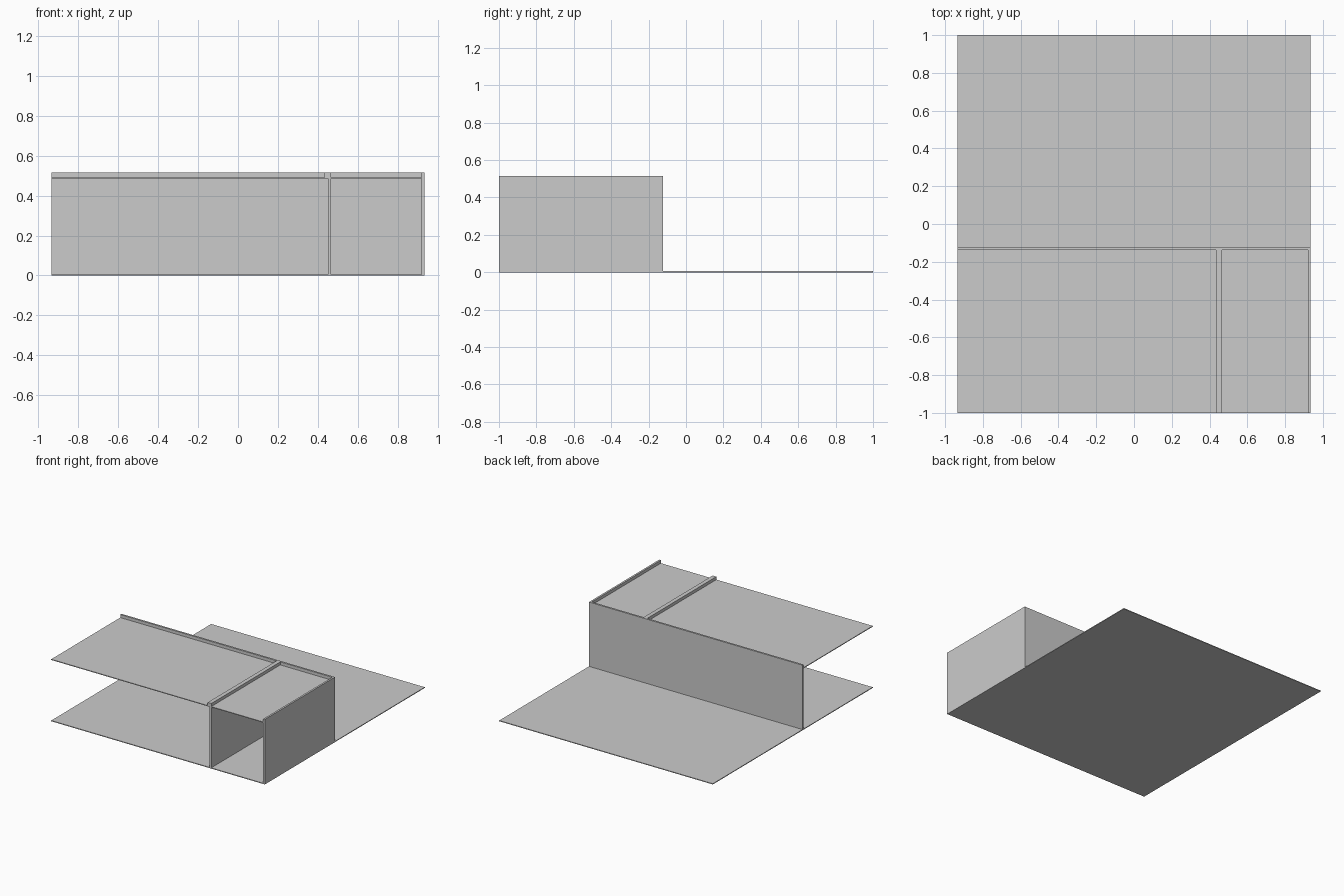
import bpy

cube = bpy.data.objects.get("Cube")
if cube:
    bpy.data.objects.remove(cube, do_unlink=True)

# Single plain grey
grey = bpy.data.materials.new("plain grey")
grey.use_nodes = True
colour = (0.6, 0.6, 0.6, 1)
grey.diffuse_color = colour
grey.node_tree.nodes["Principled BSDF"].inputs["Base Color"].default_value = colour


def slab(name, x, y, z):
    """Box spanning the given (low, high) ranges."""
    spans = (x, y, z)
    bpy.ops.mesh.primitive_cube_add(size=1, location=[(a + b) / 2 for a, b in spans])
    ob = bpy.context.object
    ob.name = name
    ob.scale = [b - a for a, b in spans]
    bpy.ops.object.transform_apply(location=False, rotation=False, scale=True)
    ob.data.materials.append(grey)
    return ob


SIDE = 0.935          # half width of the plot
FRONT, BACK = -1, 1
WALL_IN, WALL_OUT = -0.137, -0.122
FLOOR, ROOF_LOW, ROOF, TOP = 0.006, 0.485, 0.491, 0.515
PART_L, PART_R = 0.452, 0.466
END_IN = 0.92
depth = (FRONT, WALL_IN)

# Ground slab
slab("floor", (-SIDE, SIDE), (FRONT, BACK), (0, FLOOR))

# Walls rising past the roof as low parapets
slab("back_wall", (-SIDE, SIDE), (WALL_IN, WALL_OUT), (FLOOR, TOP))
slab("end_wall", (END_IN, SIDE), depth, (FLOOR, TOP))
slab("partition_wall", (PART_L, PART_R), depth, (FLOOR, ROOF))
slab("partition_parapet", (0.434, PART_R), depth, (ROOF, TOP))

# Roof panels over the two bays
slab("wide_roof", (-SIDE, PART_L), depth, (ROOF_LOW, ROOF))
slab("narrow_roof", (PART_R, END_IN), depth, (ROOF_LOW, ROOF))
